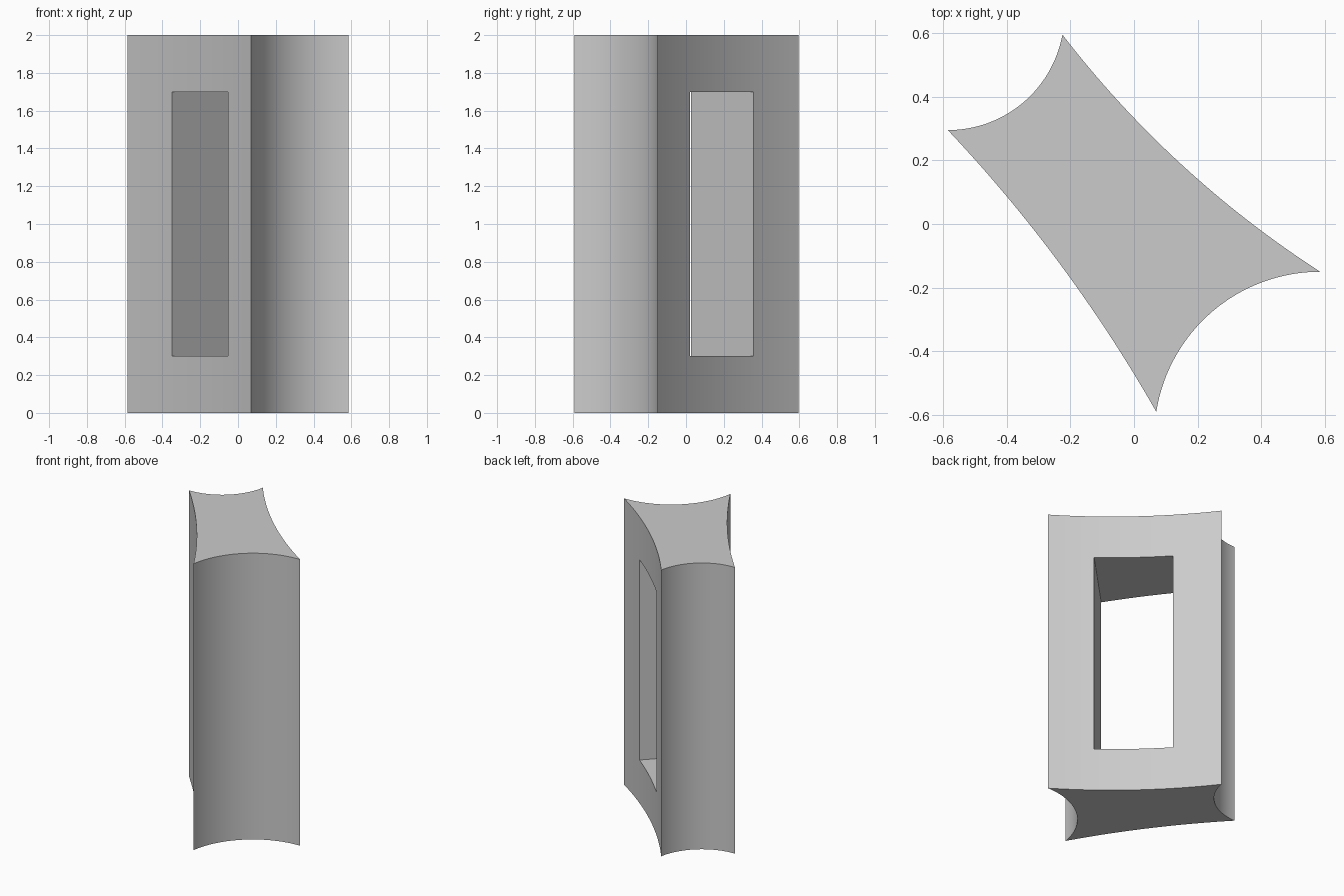
import bpy
import bmesh
import math
from mathutils import Matrix, Vector

cube = bpy.data.objects.get("Cube")
if cube:
    bpy.data.objects.remove(cube, do_unlink=True)

HEIGHT = 2.0
SEGMENTS = 32

grey = bpy.data.materials.new("plain grey")
grey.use_nodes = True
colour = (0.6, 0.6, 0.6, 1)
grey.diffuse_color = colour
grey.node_tree.nodes["Principled BSDF"].inputs["Base Color"].default_value = colour


def concave_arc(start, end, depth):
    """Circular arc bulging left of start-end, without its end point."""
    a, b = Vector(start), Vector(end)
    chord = b - a
    along = chord.normalized()
    inward = Vector((-along.y, along.x))
    half = chord.length / 2
    radius = (half ** 2 + depth ** 2) / (2 * depth)
    centre = (a + b) / 2 + inward * (depth - radius)
    sweep = math.asin(half / radius)
    points = []
    for i in range(SEGMENTS):
        t = sweep * (2 * i / SEGMENTS - 1)
        points.append(centre + radius * (along * math.sin(t) + inward * math.cos(t)))
    return points


def new_object(name, bm):
    bmesh.ops.recalc_face_normals(bm, faces=bm.faces)
    mesh = bpy.data.meshes.new(name)
    bm.to_mesh(mesh)
    bm.free()
    mesh.materials.append(grey)
    obj = bpy.data.objects.new(name, mesh)
    bpy.context.collection.objects.link(obj)
    return obj


# Column: four corners (counter-clockwise) joined by hollow curved sides
corners = [(-0.225, 0.595), (-0.585, 0.295), (0.07, -0.59), (0.585, -0.15)]
depths = [0.085, 0.033, 0.125, 0.047]
outline = []
for i, depth in enumerate(depths):
    outline += concave_arc(corners[i], corners[(i + 1) % 4], depth)

bm = bmesh.new()
base = bm.faces.new([bm.verts.new((p.x, p.y, 0)) for p in outline])
top = bmesh.ops.extrude_face_region(bm, geom=[base], use_keep_orig=True)
top_verts = [g for g in top["geom"] if isinstance(g, bmesh.types.BMVert)]
bmesh.ops.translate(bm, verts=top_verts, vec=(0, 0, HEIGHT))
column = new_object("column", bm)

# Rectangular window running through the two broad sides
bm = bmesh.new()
bmesh.ops.create_cube(bm, size=1, matrix=Matrix.Diagonal((2, 0.5, 1.4, 1)))
cutter = new_object("window_cutter", bm)
cutter.rotation_euler.z = math.radians(45.5)
cutter.location = (-0.012, 0.012, HEIGHT / 2)
cutter.hide_render = True

cut = column.modifiers.new("window", "BOOLEAN")
cut.operation = "DIFFERENCE"
cut.solver = "EXACT"
cut.object = cutter

bpy.ops.object.select_all(action="DESELECT")
bpy.context.view_layer.objects.active = column
column.select_set(True)
bpy.ops.object.modifier_apply(modifier=cut.name)
bpy.data.objects.remove(cutter, do_unlink=True)

bpy.ops.object.shade_smooth_by_angle(angle=math.radians(20))
